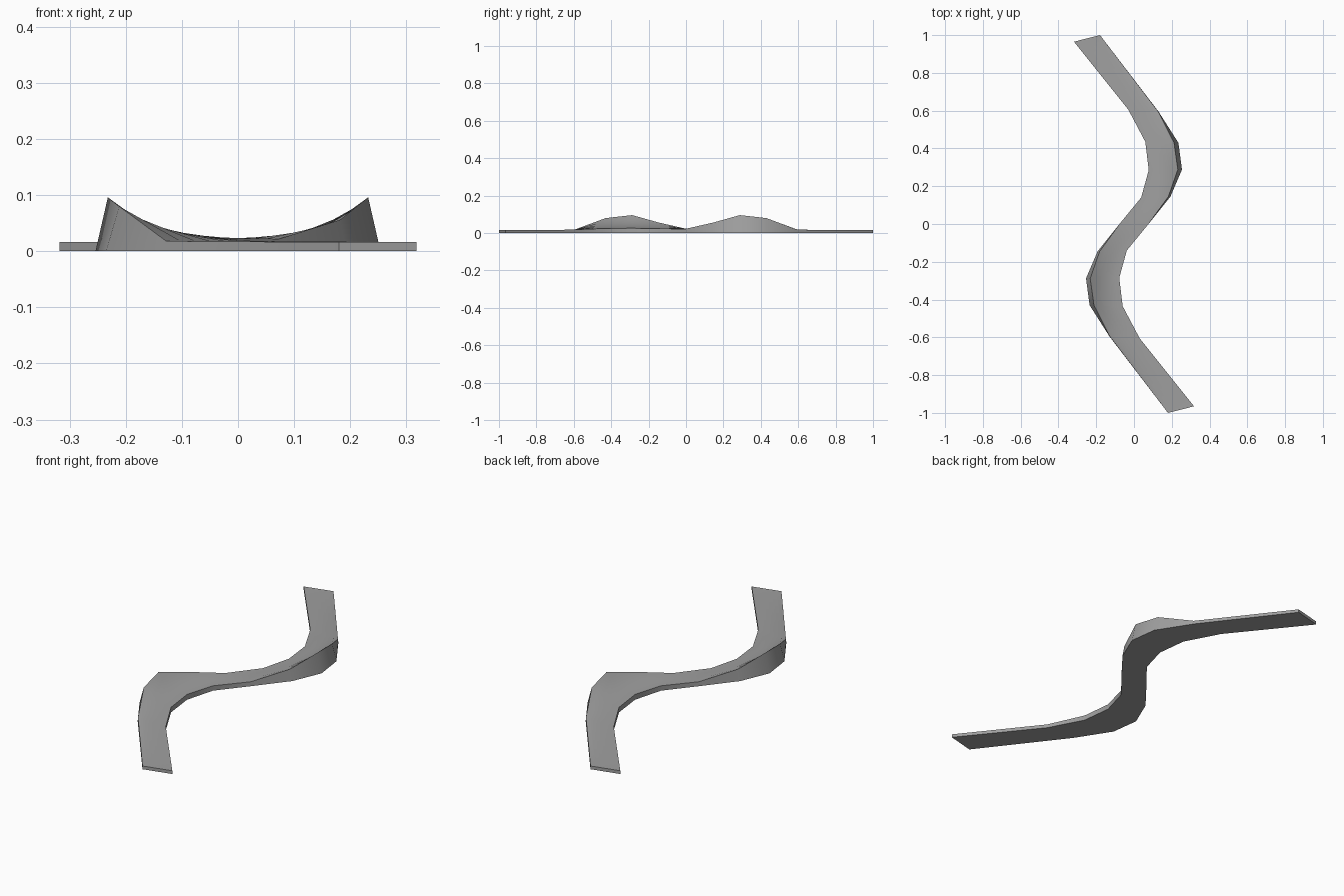
import bpy, bmesh, math

cube = bpy.data.objects.get("Cube")
if cube:
    bpy.data.objects.remove(cube, do_unlink=True)

# Stations of one bend: inner (x, y, top z), outer base (x, y), outer top (x, y, z)
BEND = [
    ((-0.318, 0.965, 0.016), (-0.18, 1.0), (-0.18, 1.0, 0.016)),
    ((-0.03, 0.605, 0.018), (0.13, 0.595), (0.128, 0.595, 0.018)),
    ((0.06, 0.435, 0.025), (0.235, 0.43), (0.212, 0.43, 0.08)),
    ((0.078, 0.285, 0.026), (0.254, 0.288), (0.232, 0.288, 0.096)),
    ((0.038, 0.14, 0.024), (0.193, 0.145), (0.182, 0.145, 0.056)),
]
MIDDLE = ((-0.073, 0.005, 0.022), (0.073, -0.005), (0.073, -0.005, 0.022))
STEPS = 6


def section(inner, base, top):
    """Closed ring: dished road surface from inner to outer edge, then flat base."""
    ring = []
    for i in range(STEPS + 1):
        t = i / STEPS
        x, y = (inner[k] + (top[k] - inner[k]) * t for k in (0, 1))
        ring.append((x, y, inner[2] + (top[2] - inner[2]) * t * t))
    return ring + [(*base, 0), (inner[0], inner[1], 0)]


def turned(ring):
    """Half turn about z, reordered so left and right edges still match."""
    r = [(-x, -y, z) for x, y, z in ring]
    return r[STEPS::-1] + [r[-1], r[-2]]


# Road strip lofted through both bends
half = [section(*s) for s in BEND]
rings = half + [section(*MIDDLE)] + [turned(r) for r in reversed(half)]
bm = bmesh.new()
loops = [[bm.verts.new(p) for p in ring] for ring in rings]
n = len(loops[0])
for a, b in zip(loops, loops[1:]):
    for i in range(n):
        j = (i + 1) % n
        bm.faces.new((a[i], a[j], b[j], b[i]))
for end in (loops[0], loops[-1]):
    bm.faces.new(end)
bmesh.ops.recalc_face_normals(bm, faces=bm.faces[:])
mesh = bpy.data.meshes.new("banked_road")
bm.to_mesh(mesh)
bm.free()
road = bpy.data.objects.new("banked_road", mesh)
bpy.context.collection.objects.link(road)

# Plain grey surface
grey = bpy.data.materials.new("road_grey")
grey.use_nodes = True
color = (0.35, 0.35, 0.35, 1)
grey.diffuse_color = color
grey.node_tree.nodes["Principled BSDF"].inputs["Base Color"].default_value = color
mesh.materials.append(grey)

bpy.ops.object.select_all(action="DESELECT")
road.select_set(True)
bpy.context.view_layer.objects.active = road
bpy.ops.object.shade_smooth_by_angle(angle=math.radians(35))
